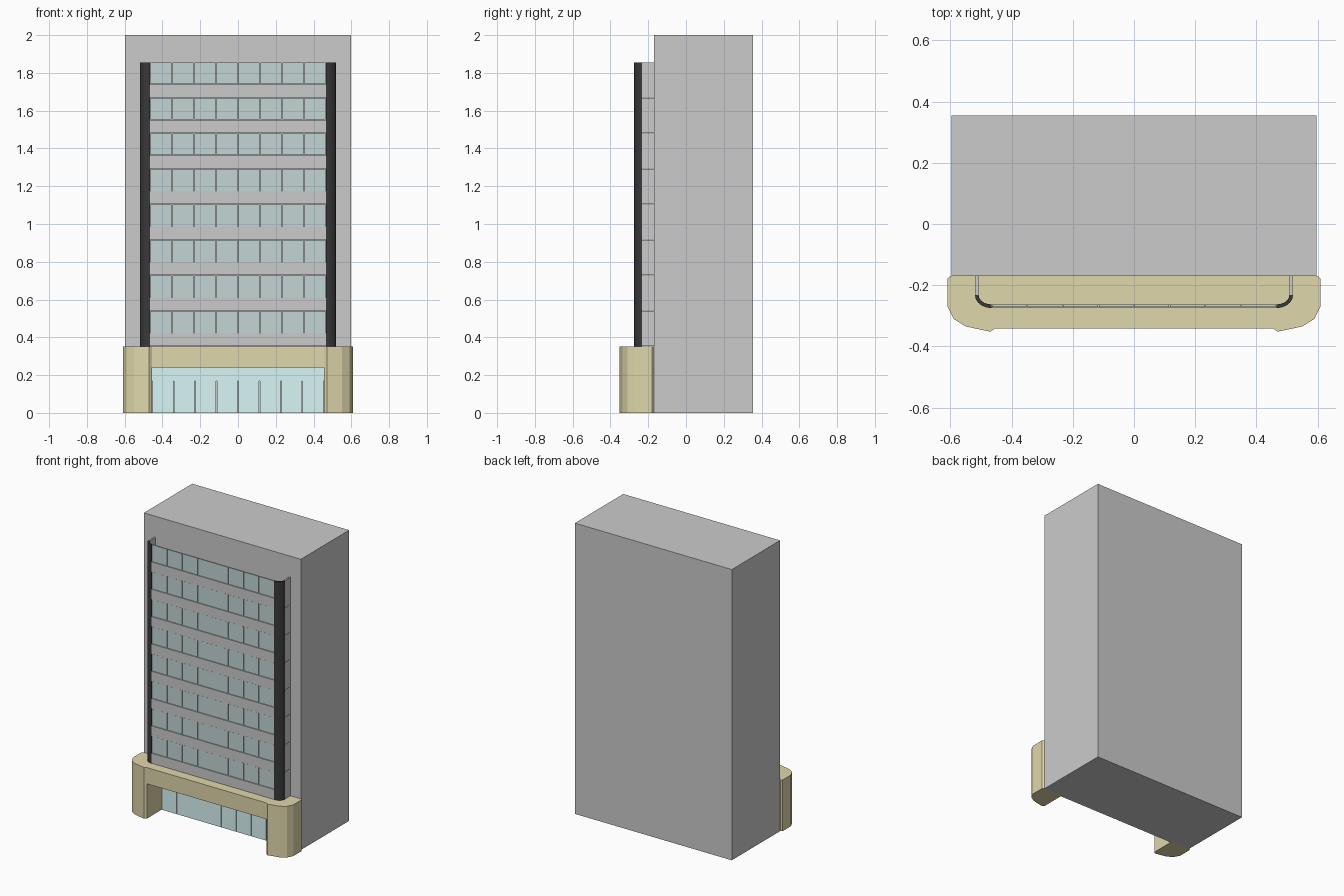
import bpy, bmesh, math

if "Cube" in bpy.data.objects:
    bpy.data.objects.remove(bpy.data.objects["Cube"])


def material(name, rgb):
    m = bpy.data.materials.new(name)
    m.diffuse_color = (*rgb, 1)
    m.use_nodes = True
    m.node_tree.nodes["Principled BSDF"].inputs["Base Color"].default_value = m.diffuse_color
    return m


OLIVE = material("olive_stone", (0.74, 0.68, 0.41))
WINDOW = material("window_glass", (0.55, 0.67, 0.66))
SHOP = material("entrance_glass", (0.70, 0.92, 0.92))
BLACK = material("black_cladding", (0.04, 0.04, 0.04))
BAND = material("band_grey", (0.80, 0.78, 0.79))


def finish(name, bm, mat):
    bmesh.ops.recalc_face_normals(bm, faces=bm.faces)
    me = bpy.data.meshes.new(name)
    bm.to_mesh(me)
    bm.free()
    ob = bpy.data.objects.new(name, me)
    bpy.context.collection.objects.link(ob)
    if mat:
        me.materials.append(mat)
    return ob


def add_prism(bm, outline, z0, z1):
    """Extrude a plan outline upwards from z0 to z1."""
    face = bm.faces.new([bm.verts.new((x, y, z0)) for x, y in outline])
    new = bmesh.ops.extrude_face_region(bm, geom=[face])["geom"]
    for v in new:
        if isinstance(v, bmesh.types.BMVert):
            v.co.z = z1


def prism(name, outline, z0, z1, mat=None):
    bm = bmesh.new()
    add_prism(bm, outline, z0, z1)
    return finish(name, bm, mat)


def rect(x0, x1, y0, y1):
    return [(x0, y0), (x1, y0), (x1, y1), (x0, y1)]


def pane_row(name, half, y0, y1, z0, z1, mat, count=8, gap=0.0015):
    """A row of equal panes separated by hairline joints."""
    bm = bmesh.new()
    w = 2 * half / count
    for i in range(count):
        x = -half + i * w
        add_prism(bm, rect(x + gap, x + w - gap, y0, y1), z0, z1)
    return finish(name, bm, mat)


WALL = -0.17
# Main tower block
prism("tower_block", rect(-0.597, 0.597, WALL, 0.355), 0, 2)

# Podium: two faceted piers joined by a deep lintel
pier = [(0.455, WALL), (0.60, WALL), (0.61, -0.18), (0.61, -0.27), (0.59, -0.31),
        (0.55, -0.335), (0.47, -0.352), (0.455, -0.342)]
for s, side in ((-1, "left"), (1, "right")):
    prism(f"podium_pier_{side}", [(s * x, y) for x, y in pier], 0, 0.352, OLIVE)
prism("podium_lintel", rect(-0.455, 0.455, -0.342, WALL), 0.24, 0.352, OLIVE)

# Recessed entrance glazing
pane_row("entrance_panes", 0.455, -0.18, WALL, 0, 0.169, SHOP)
prism("entrance_transom", rect(-0.455, 0.455, -0.18, WALL), 0.17, 0.24, SHOP)

# Curtain wall: a thin U-shaped screen standing on the podium
Z0, TOP, PITCH, PANE, FLOORS = 0.352, 1.855, 0.188, 0.115, 8
FRONT, BACK, HALF = -0.275, -0.263, 0.466
CY = -0.232


def arc(rx, ry, steps=5):
    return [(HALF + rx * math.sin(math.pi / 2 * i / steps),
             CY - ry * math.cos(math.pi / 2 * i / steps)) for i in range(steps + 1)]


corner = arc(0.054, 0.043) + arc(0.042, 0.031)[::-1]
for s, side in ((-1, "left"), (1, "right")):
    prism(f"corner_column_{side}", [(s * x, y) for x, y in corner], Z0, TOP, BLACK)
    # Side returns, one panel per storey
    bm = bmesh.new()
    for i in range(FLOORS):
        top = TOP - i * PITCH
        add_prism(bm, rect(s * 0.508, s * 0.519, CY, WALL), max(top - PITCH + 0.002, Z0), top)
    finish(f"side_return_{side}", bm, BAND)

# Window rows and spandrel bands
for i in range(FLOORS):
    top = TOP - i * PITCH
    pane_row(f"window_row_{i + 1}", HALF, FRONT + 0.003, BACK, top - PANE, top, WINDOW)
    prism(f"spandrel_band_{i + 1}", rect(-HALF, HALF, FRONT, BACK),
          max(top - PITCH + 0.002, Z0), top - PANE - 0.002, BAND)
